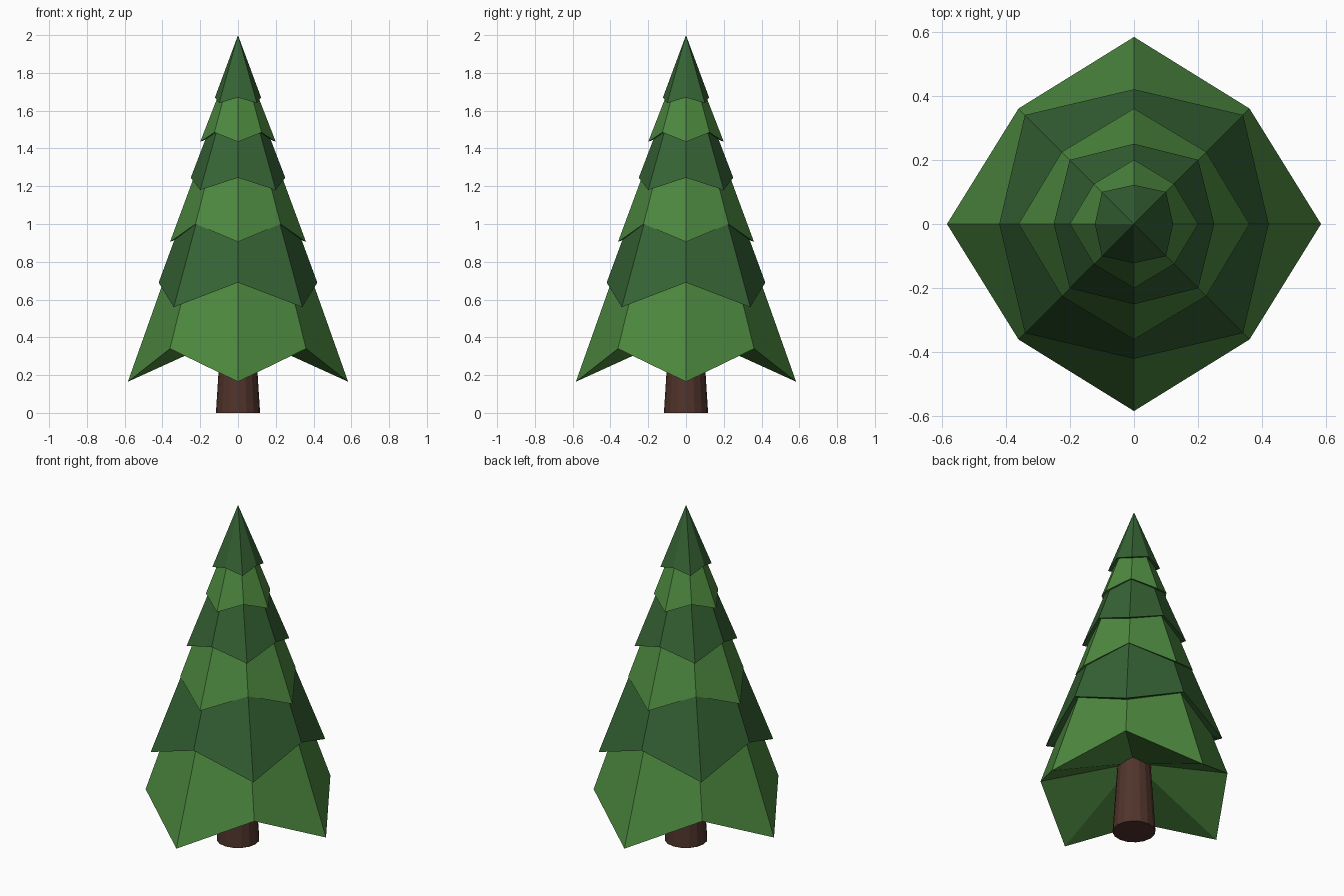
import bpy, bmesh
from math import sin, cos, pi, sqrt

if "Cube" in bpy.data.objects:
    bpy.data.objects.remove(bpy.data.objects["Cube"])


def material(name, rgb):
    m = bpy.data.materials.new(name)
    m.diffuse_color = (*rgb, 1)
    m.use_nodes = True
    m.node_tree.nodes["Principled BSDF"].inputs["Base Color"].default_value = m.diffuse_color
    return m


light_green = material("light_green", (0.075, 0.25, 0.05))
dark_green = material("dark_green", (0.036, 0.125, 0.034))
bark = material("bark", (0.08, 0.034, 0.024))


def add_object(name, bm, mat):
    bmesh.ops.recalc_face_normals(bm, faces=bm.faces)
    mesh = bpy.data.meshes.new(name)
    bm.to_mesh(mesh)
    bm.free()
    mesh.materials.append(mat)
    bpy.context.collection.objects.link(bpy.data.objects.new(name, mesh))


def foliage_tier(name, axis, diagonal, apex_z, under_z, mat):
    """Eight-sided cone with a zigzag rim and a hollowed underside."""
    bm = bmesh.new()
    rim = []
    for i in range(8):
        r, z = diagonal if i % 2 else axis
        a = i * pi / 4
        rim.append(bm.verts.new((r * cos(a), r * sin(a), z)))
    apex = bm.verts.new((0, 0, apex_z))
    under = bm.verts.new((0, 0, under_z))
    for i in range(8):
        p, q = rim[i], rim[(i + 1) % 8]
        bm.faces.new((p, q, apex))
        bm.faces.new((q, p, under))
    add_object(name, bm, mat)


# Foliage, bottom to top: axis (r, z), diagonal (x offset, z), apex z, underside z
tiers = [
    ((0.583, 0.165), (0.36, 0.34), 1.81, 0.43),
    ((0.42, 0.69), (0.34, 0.56), 1.83, 0.76),
    ((0.36, 0.905), (0.225, 1.00), 1.88, 1.06),
    ((0.25, 1.245), (0.20, 1.18), 1.90, 1.29),
    ((0.20, 1.435), (0.125, 1.485), 1.95, 1.52),
    ((0.122, 1.67), (0.10, 1.64), 2.00, 1.69),
]
for n, (axis, (d, dz), apex_z, under_z) in enumerate(tiers):
    foliage_tier(f"foliage_tier_{n + 1}", axis, (d * sqrt(2), dz), apex_z, under_z,
                 dark_green if n % 2 else light_green)

# Tapered trunk
bm = bmesh.new()
bmesh.ops.create_cone(bm, cap_ends=True, segments=16, radius1=0.117, radius2=0.085, depth=0.5)
bmesh.ops.translate(bm, verts=bm.verts, vec=(0, 0, 0.25))
add_object("trunk", bm, bark)
